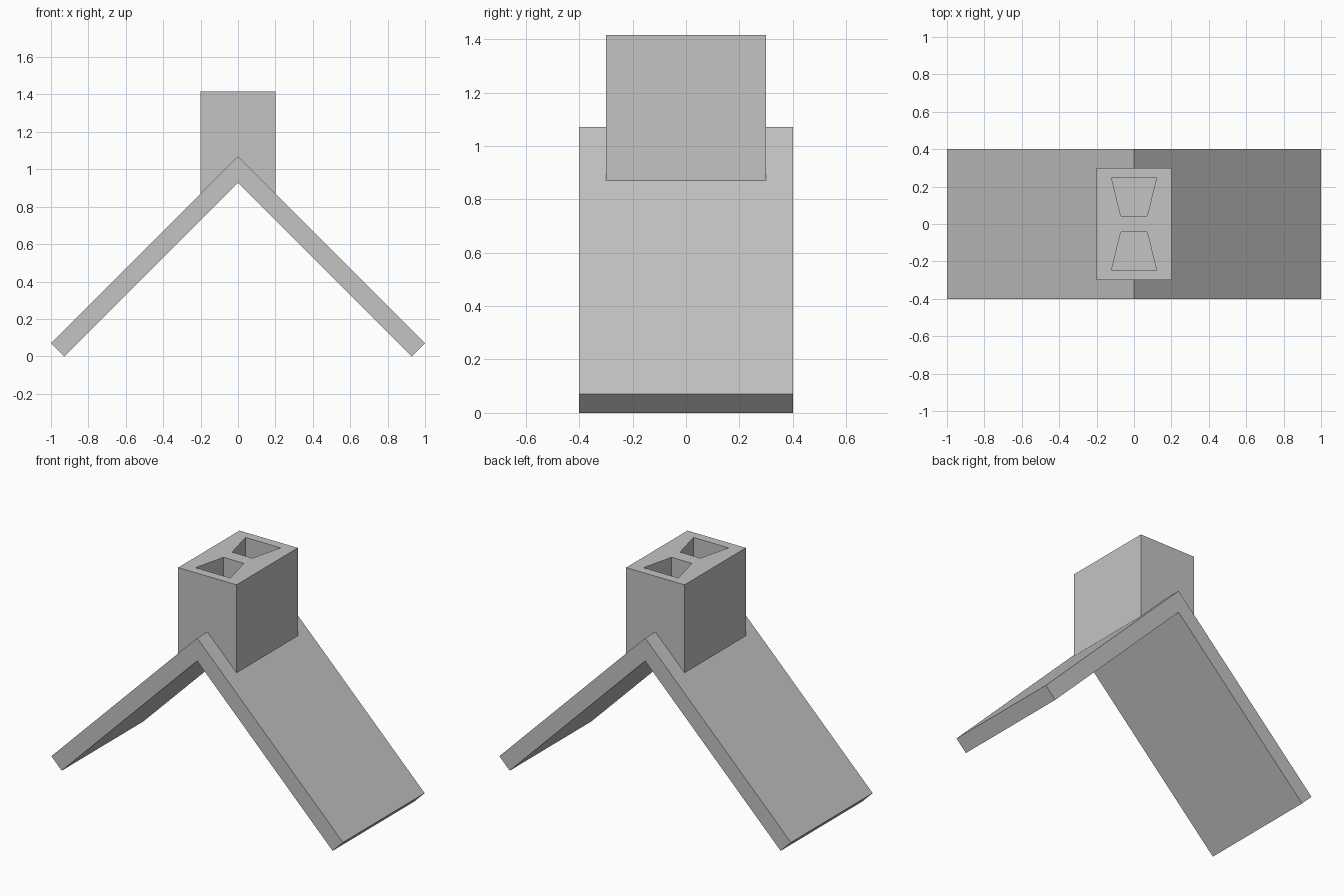
import bpy
import bmesh
from mathutils import Vector

cube = bpy.data.objects.get("Cube")
if cube:
    bpy.data.objects.remove(cube, do_unlink=True)

grey = bpy.data.materials.new("plain_grey")
grey.use_nodes = True
colour = (0.55, 0.55, 0.55, 1)
grey.diffuse_color = colour
grey.node_tree.nodes["Principled BSDF"].inputs["Base Color"].default_value = colour


def prism(name, outline, direction):
    """Extrude a closed outline of 3D points along a direction."""
    bm = bmesh.new()
    face = bm.faces.new([bm.verts.new(p) for p in outline])
    new = bmesh.ops.extrude_face_region(bm, geom=[face])["geom"]
    verts = [v for v in new if isinstance(v, bmesh.types.BMVert)]
    bmesh.ops.translate(bm, verts=verts, vec=Vector(direction))
    bmesh.ops.recalc_face_normals(bm, faces=bm.faces)
    mesh = bpy.data.meshes.new(name)
    bm.to_mesh(mesh)
    bm.free()
    mesh.materials.append(grey)
    obj = bpy.data.objects.new(name, mesh)
    bpy.context.collection.objects.link(obj)
    return obj


# Roof: two sloping slabs meeting at a ridge
ridge, thick, half_depth = 1.071, 0.071, 0.4
foot = 1 - thick
roof_profile = [(0, ridge), (1, thick), (foot, 0), (0, foot), (-foot, 0), (-1, thick)]
prism("roof", [(x, -half_depth, z) for x, z in roof_profile], (0, 2 * half_depth, 0))

# Chimney: block whose base follows the roof slopes, sunk slightly into them
top, half_width, sink = 1.416, 0.2, 0.05
base = ridge - sink
stack_profile = [(-half_width, top), (half_width, top), (half_width, base - half_width),
                 (0, base), (-half_width, base - half_width)]
chimney = prism("chimney", [(x, -0.3, z) for x, z in stack_profile], (0, 0.6, 0))

# Flues: two mirrored trapezoid wells, narrow ends facing each other
floor = 1.08
for side in (-1, 1):
    outline = [(-0.12, 0.245), (0.12, 0.245), (0.07, 0.042), (-0.07, 0.042)]
    cutter = prism("flue_cutter", [(x, side * y, floor) for x, y in outline], (0, 0, 0.5))
    cutter.hide_render = True
    cut = chimney.modifiers.new("flue", 'BOOLEAN')
    cut.operation = 'DIFFERENCE'
    cut.solver = 'EXACT'
    cut.object = cutter
    bpy.context.view_layer.objects.active = chimney
    bpy.ops.object.modifier_apply(modifier=cut.name)
    bpy.data.objects.remove(cutter, do_unlink=True)
